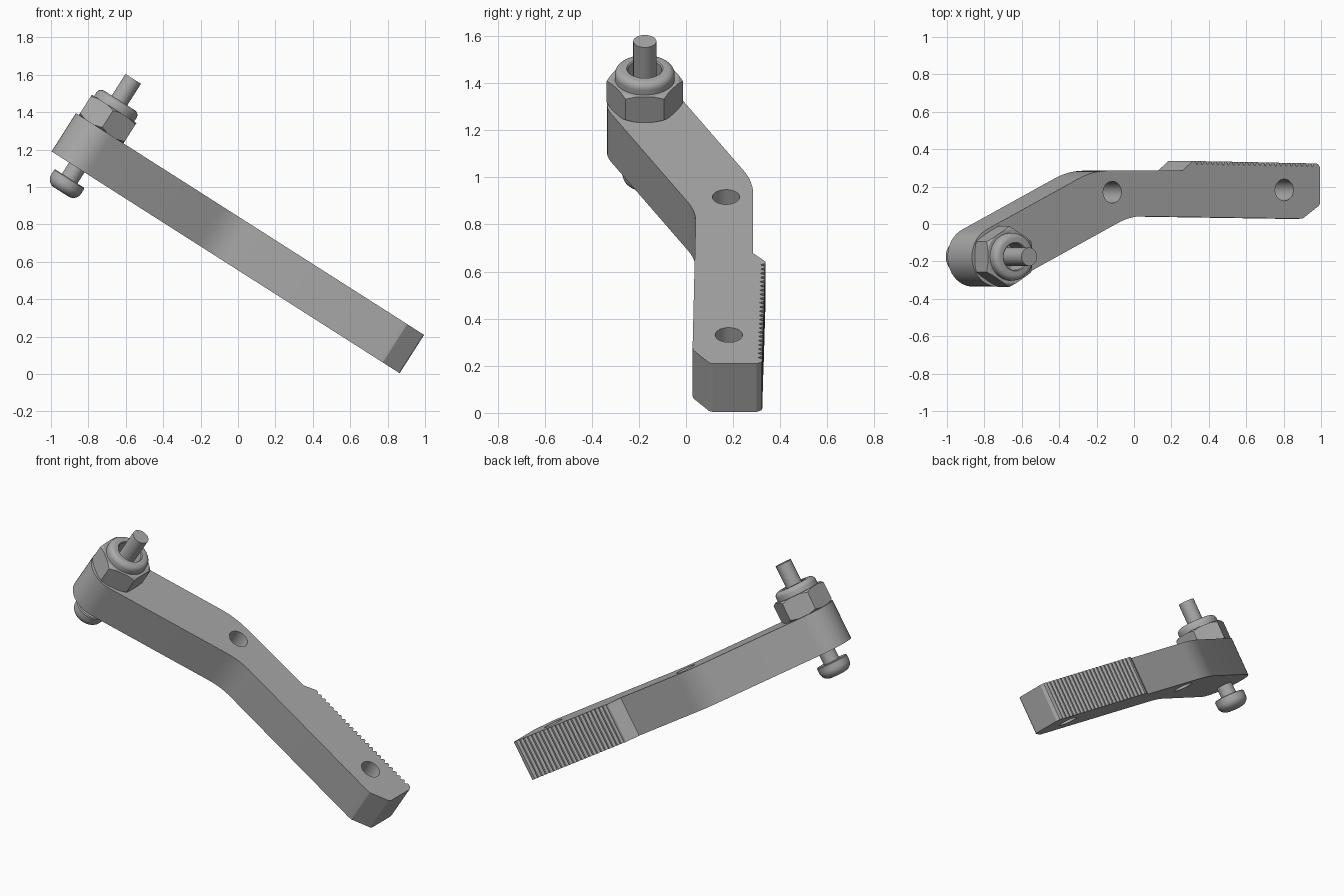
import bpy, bmesh, math
from mathutils import Matrix, Vector

cube = bpy.data.objects.get("Cube")
if cube:
    bpy.data.objects.remove(cube, do_unlink=True)

grey = bpy.data.materials.new("satin grey metal")
grey.use_nodes = True
grey.diffuse_color = (0.4, 0.4, 0.4, 1)
grey.node_tree.nodes["Principled BSDF"].inputs["Base Color"].default_value = (0.4, 0.4, 0.4, 1)

# Tilted frame: local x runs along the bar, local z through its thickness
TILT = Matrix.Translation((-0.997, 0, 1.19)) @ Matrix.Rotation(math.radians(32.5), 4, 'Y')
THICK = 0.243
PIVOT = Vector((0.16, -0.175))
END_R = 0.16
ARM = math.radians(25)


def finish(bm, name):
    bmesh.ops.recalc_face_normals(bm, faces=bm.faces)
    mesh = bpy.data.meshes.new(name)
    bm.to_mesh(mesh)
    bm.free()
    mesh.materials.append(grey)
    ob = bpy.data.objects.new(name, mesh)
    bpy.context.collection.objects.link(ob)
    ob.matrix_world = TILT
    return ob


def prism(name, outline, z0, z1):
    bm = bmesh.new()
    face = bm.faces.new([bm.verts.new((x, y, z0)) for x, y in outline])
    ext = bmesh.ops.extrude_face_region(bm, geom=[face])
    verts = [g for g in ext["geom"] if isinstance(g, bmesh.types.BMVert)]
    bmesh.ops.translate(bm, vec=(0, 0, z1 - z0), verts=verts)
    return finish(bm, name)


def lathe(name, profile, centre, steps=48):
    """Spin a (radius, height) profile about the local z axis at centre."""
    bm = bmesh.new()
    verts = [bm.verts.new((centre[0] + r, centre[1], z)) for r, z in profile]
    edges = [bm.edges.new(pair) for pair in zip(verts, verts[1:])]
    bmesh.ops.spin(bm, geom=verts + edges, cent=(centre[0], centre[1], 0), axis=(0, 0, 1),
                   angle=math.tau, steps=steps)
    bmesh.ops.remove_doubles(bm, verts=bm.verts, dist=1e-5)
    return finish(bm, name)


def combine(ob, tool, operation):
    bpy.context.view_layer.update()
    mod = ob.modifiers.new("cut", 'BOOLEAN')
    mod.object, mod.operation, mod.solver = tool, operation, 'EXACT'
    bpy.context.view_layer.objects.active = ob
    bpy.ops.object.modifier_apply(modifier=mod.name)
    bpy.data.objects.remove(tool, do_unlink=True)


def bend(a, corner, b, n=8):
    a, corner, b = Vector(a), Vector(corner), Vector(b)
    return [a.lerp(corner, i / n).lerp(corner.lerp(b, i / n), i / n) for i in range(n + 1)]


def arm_line(x, side):
    """Height of the slanted arm's edge at x, for the upper (+1) or lower (-1) side."""
    return PIVOT.y + math.tan(ARM) * (x - PIVOT.x) + side * END_R / math.cos(ARM)


# Bar outline: round end, lower bend, chamfered tip, toothed edge, upper bend
outline = []
for i in range(25):
    a = ARM + math.pi / 2 + math.pi * i / 24
    outline.append(PIVOT + END_R * Vector((math.cos(a), math.sin(a))))
outline += bend((0.92, arm_line(0.92, -1)), (1.0, 0.042), (1.08, 0.041))
outline += [(2.08, 0.028), (2.10, 0.031), (2.2, 0.098), (2.207, 0.112), (2.207, 0.3), (2.195, 0.32)]

TEETH, START, STOP = 23, 1.415, 2.18
pitch = (STOP - START) / TEETH
for i in range(TEETH):
    x = STOP - i * pitch
    y = 0.324 + 0.013 * (STOP - x) / (STOP - START)
    outline += [(x, y), (x - 0.3 * pitch, y), (x - 0.65 * pitch, y - 0.02)]
outline += [(START, 0.338), (1.4, 0.337), (1.335, 0.285)]
outline += bend((0.87, 0.285), (0.77, 0.286), (0.68, arm_line(0.68, 1)))

bar = prism("bent_bar", outline, 0, THICK)
for centre in ((0.89, 0.17), (1.98, 0.182)):
    cutter = lathe("hole_cutter", [(0, -0.1), (0.058, -0.1), (0.058, 0.4), (0, 0.4)], centre)
    combine(bar, cutter, 'DIFFERENCE')

# Bolt: domed head below the bar, shank through it
HEAD_R, ROUND = 0.095, 0.05
head = [(0, -0.155)]
for i in range(9):
    a = math.pi / 2 * i / 8
    head.append((HEAD_R - ROUND + ROUND * math.sin(a), -0.105 - ROUND * math.cos(a)))
head += [(HEAD_R, -0.075), (HEAD_R - 0.005, -0.07), (0.049, -0.07)]
bolt = lathe("bolt", head + [(0.049, 0.562), (0, 0.562)], PIVOT)

# Hexagonal nut with chamfered corners
NUT_R, NUT_TOP = 0.163, 0.372
hexagon = [PIVOT + NUT_R * Vector((math.cos(a), math.sin(a)))
           for a in (math.pi / 6 + math.pi / 3 * i for i in range(6))]
nut = prism("hex_nut", hexagon, THICK, NUT_TOP)
envelope = lathe("nut_envelope", [(0, THICK - 0.001), (0.143, THICK - 0.001), (0.166, THICK + 0.014),
                                  (0.166, NUT_TOP - 0.014), (0.143, NUT_TOP + 0.001),
                                  (0, NUT_TOP + 0.001)], PIVOT, 64)
combine(nut, envelope, 'INTERSECT')
bore = lathe("nut_bore", [(0, 0.3), (0.072, 0.3), (0.072, 0.5), (0, 0.5)], PIVOT)
combine(nut, bore, 'DIFFERENCE')

# Rounded locking collar on top of the nut
COLLAR_R, LIP = 0.127, 0.03
ring = [(0.072, 0.36), (COLLAR_R, 0.36)]
for i in range(7):
    a = math.pi / 2 * i / 6
    ring.append((COLLAR_R - LIP + LIP * math.cos(a), 0.395 + LIP * math.sin(a)))
ring += [(0.077, 0.425), (0.072, 0.42), (0.072, 0.36)]
collar = lathe("nut_collar", ring, PIVOT)

# Smooth round surfaces, keep hard edges
for ob in (bar, bolt, nut, collar):
    bpy.ops.object.select_all(action='DESELECT')
    ob.select_set(True)
    bpy.context.view_layer.objects.active = ob
    bpy.ops.object.shade_smooth_by_angle(angle=math.radians(25))
